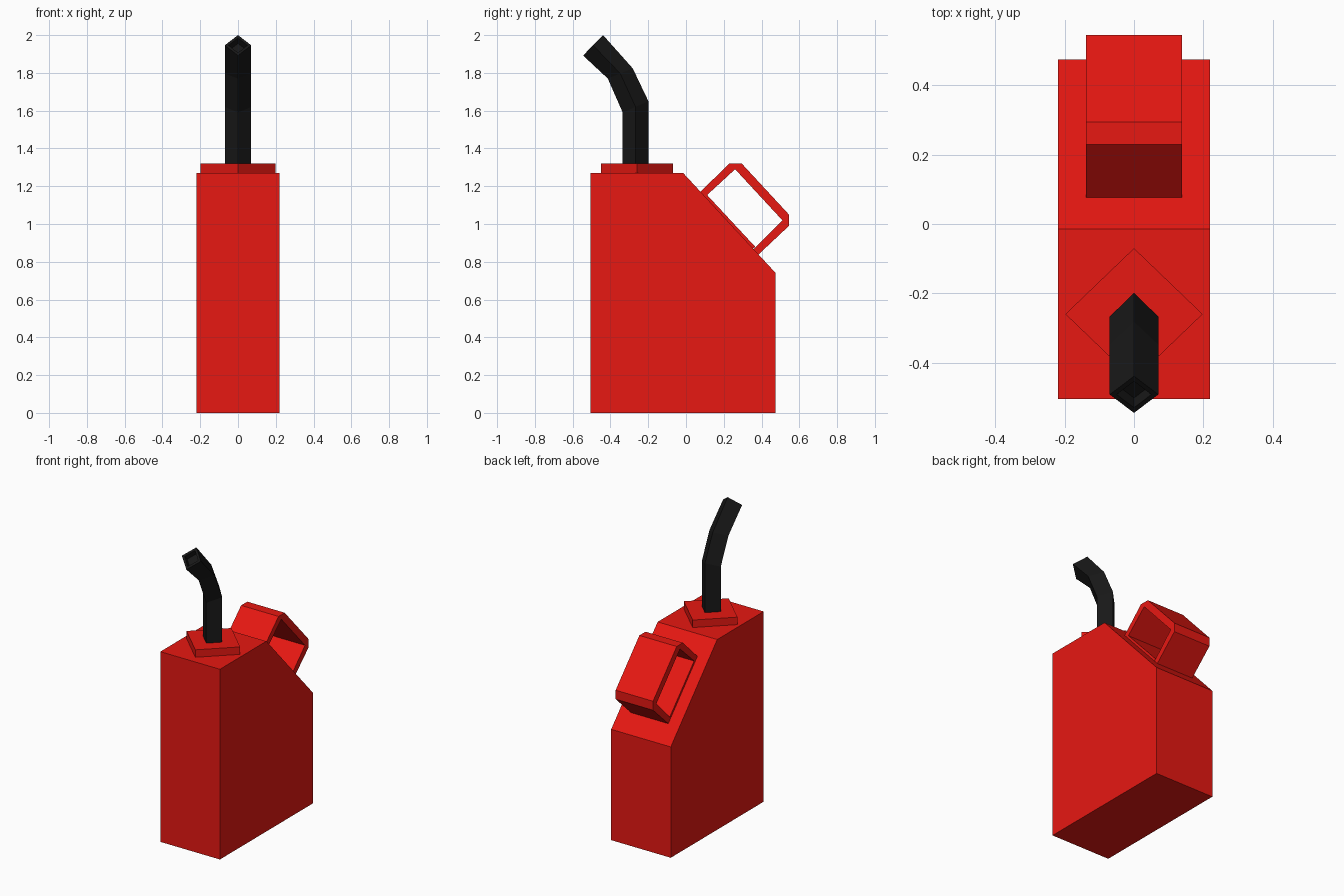
import bpy
from mathutils import Vector

if "Cube" in bpy.data.objects:
    bpy.data.objects.remove(bpy.data.objects["Cube"])


def material(name, color):
    m = bpy.data.materials.new(name)
    m.diffuse_color = (*color, 1)
    m.use_nodes = True
    m.node_tree.nodes["Principled BSDF"].inputs["Base Color"].default_value = m.diffuse_color
    return m


red = material("red_plastic", (0.8, 0.009, 0.006))
black = material("black_rubber", (0.009, 0.009, 0.009))


def loft(name, rings, mat):
    """Join equal-length rings of points into a closed, flat-shaded solid."""
    n = len(rings[0])
    verts = [p for r in rings for p in r]
    faces = [tuple(range(n))[::-1], tuple(range(len(verts) - n, len(verts)))]
    for k in range(len(rings) - 1):
        for i in range(n):
            j = (i + 1) % n
            faces.append((k * n + i, k * n + j, (k + 1) * n + j, (k + 1) * n + i))
    mesh = bpy.data.meshes.new(name)
    mesh.from_pydata(verts, [], faces)
    mesh.materials.append(mat)
    obj = bpy.data.objects.new(name, mesh)
    bpy.context.collection.objects.link(obj)
    return obj


def side_prism(name, profile, half_width, mat):
    """Extrude a counter-clockwise (y, z) profile symmetrically along x."""
    return loft(name, [[(x, y, z) for y, z in profile]
                       for x in (-half_width, half_width)], mat)


def diamond(center, half, half_x):
    """Four-sided ring: half is the (y, z) half diagonal, half_x the x one."""
    c, h, s = Vector((0, *center)), Vector((0, *half)), Vector((half_x, 0, 0))
    return [c + s, c + h, c - s, c - h]


# Can body with sloped back shoulder
side_prism("can_body", [(-0.505, 0), (0.475, 0), (0.475, 0.74),
                        (-0.015, 1.27), (-0.505, 1.27)], 0.22, red)

# Diamond-shaped collar under the spout
loft("spout_collar", [diamond((-0.26, z), (0.19, 0), 0.198)
                      for z in (1.27, 1.32)], red)

# Bent four-sided spout with a recessed mouth
loft("spout", [
    diamond((-0.267, 1.315), (0.068, 0), 0.07),
    diamond((-0.267, 1.62), (0.068, 0.03), 0.07),
    diamond((-0.348, 1.797), (0.066, 0.027), 0.07),
    diamond((-0.492, 1.946), (0.053, 0.054), 0.07),
    diamond((-0.492, 1.946), (0.038, 0.039), 0.05),
    diamond((-0.464, 1.917), (0.038, 0.039), 0.05),
], black)

# Strap handle on the slope: outer outline, then inner outline back
side_prism("handle", [
    (0.38, 0.835), (0.545, 0.99), (0.545, 1.05), (0.295, 1.32),
    (0.23, 1.32), (0.07, 1.165), (0.095, 1.138),
    (0.26, 1.29), (0.51, 1.02), (0.355, 0.865)], 0.138, red)

# Thin plate between the handle ends
side_prism("handle_base", [(0.35, 0.865), (0.367, 0.879),
                           (0.112, 1.153), (0.095, 1.139)], 0.138, red)
